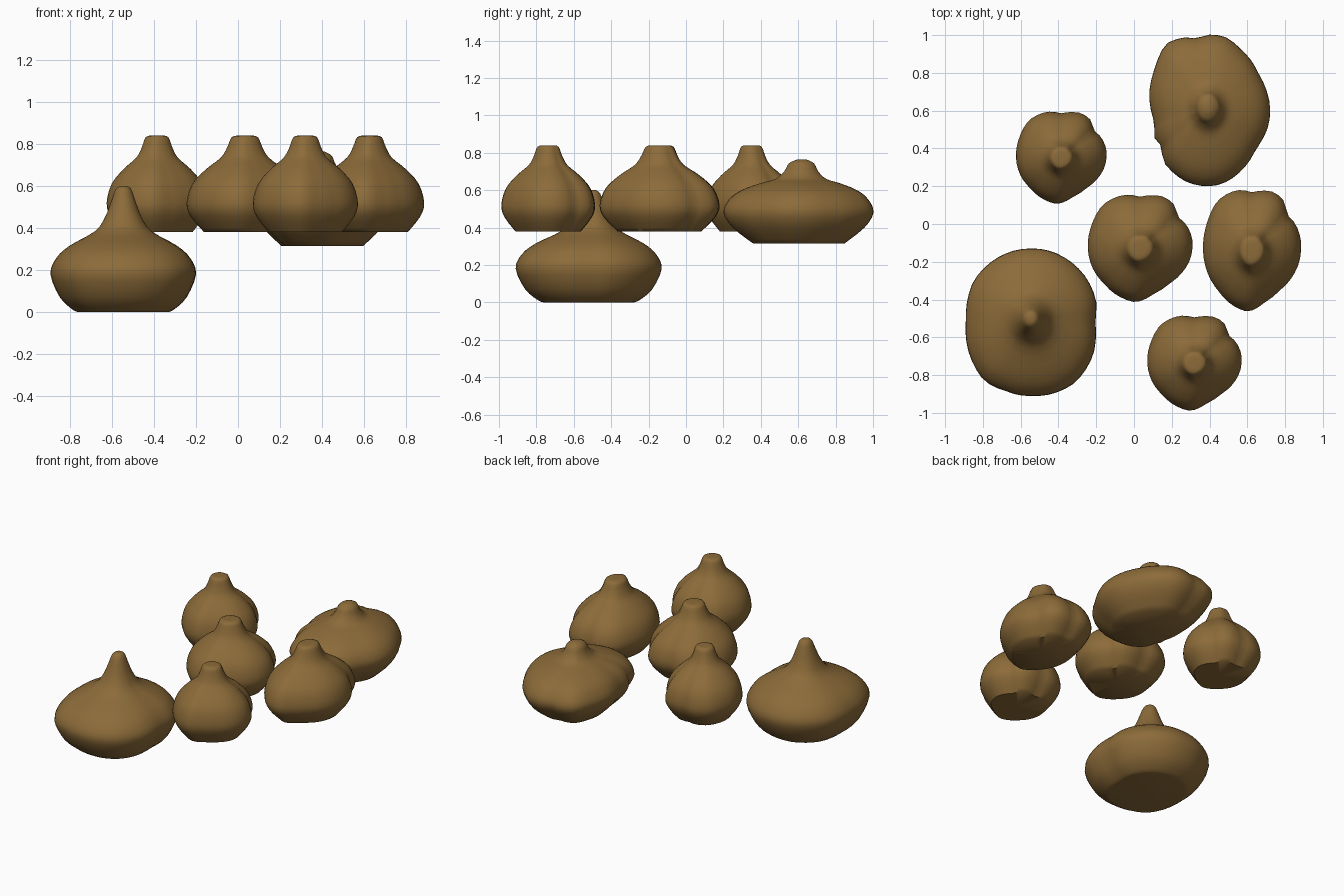
import bpy, bmesh, math

if "Cube" in bpy.data.objects:
    bpy.data.objects.remove(bpy.data.objects["Cube"])

skin = bpy.data.materials.new("brown_skin")
skin.diffuse_color = (0.262, 0.147, 0.041, 1)
skin.use_nodes = True
skin.node_tree.nodes["Principled BSDF"].inputs["Base Color"].default_value = skin.diffuse_color

SIDES = 48

# Plan outlines of the three bulb shapes (x, y); rescaled to each bulb's bounds
ROUND = [(64, 2), (65, 22), (56, 43), (34, 64), (0, 73), (-27, 67), (-57, 40),
         (-64, 2), (-61, -30), (-46, -57), (-25, -67), (3, -72), (30, -67),
         (44, -59), (62, -32), (64, -22)]
LOBED = [(-52, 4), (-48, 24), (-37, 44), (-23, 52), (-13, 54), (0, 52), (24, 52),
         (34, 44), (37, 32), (46, 24), (52, 9), (50, -10), (41, -25), (29, -35),
         (14, -45), (-4, -54), (-21, -48), (-36, -35), (-46, -22)]
CREASED = [(-29, 72), (-17, 73), (-12, 69), (-6, 75), (16, 73), (31, 61), (49, 36),
           (60, 6), (59, -14), (46, -39), (31, -61), (11, -74), (-24, -71),
           (-44, -54), (-49, -34), (-56, -26), (-54, -14), (-60, 16), (-54, 43),
           (-44, 66)]

# Side profiles: (fraction of half width, z)
TALL = [(0.62, 0.0), (0.70, 0.013), (0.87, 0.07), (1.0, 0.18), (0.92, 0.257),
        (0.74, 0.315), (0.39, 0.385), (0.255, 0.45), (0.175, 0.52),
        (0.11, 0.583), (0.05, 0.6)]
SMALL = [(0.70, 0.38), (0.93, 0.455), (1.0, 0.52), (0.90, 0.61), (0.665, 0.68),
         (0.41, 0.735), (0.30, 0.785), (0.225, 0.832), (0.10, 0.84)]
FLAT = [(0.61, 0.315), (0.88, 0.40), (1.0, 0.48), (0.93, 0.55), (0.77, 0.60),
        (0.53, 0.637), (0.34, 0.66), (0.23, 0.70), (0.17, 0.743), (0.07, 0.763)]


def radius_table(points):
    """Normalise an outline to a unit box and return its radius per angle."""
    xs, ys = [p[0] for p in points], [p[1] for p in points]
    cx, cy = (max(xs) + min(xs)) / 2, (max(ys) + min(ys)) / 2
    hx, hy = (max(xs) - min(xs)) / 2, (max(ys) - min(ys)) / 2
    unit = [((x - cx) / hx, (y - cy) / hy) for x, y in points]
    polar = sorted((math.atan2(y, x) % math.tau, math.hypot(x, y)) for x, y in unit)
    polar = [(polar[-1][0] - math.tau, polar[-1][1])] + polar \
        + [(polar[0][0] + math.tau, polar[0][1])]
    table = []
    for i in range(SIDES):
        a = math.tau * i / SIDES
        for (a0, r0), (a1, r1) in zip(polar, polar[1:]):
            if a0 <= a <= a1:
                table.append(r0 + (r1 - r0) * (a - a0) / max(a1 - a0, 1e-6))
                break
    return table


def smooth_profile(pts, steps=3):
    """Catmull-Rom curve through the profile points."""
    out = []
    for i in range(len(pts) - 1):
        p = [pts[max(i - 1, 0)], pts[i], pts[i + 1], pts[min(i + 2, len(pts) - 1)]]
        for k in range(steps):
            t = k / steps
            out.append(tuple(0.5 * (2 * b + (c - a) * t + (2*a - 5*b + 4*c - d) * t*t
                                    + (3*b - a - 3*c + d) * t**3)
                             for a, b, c, d in zip(*p)))
    return out + [pts[-1]]


def bulb(name, outline, profile, x0, x1, y0, y1, tip=(0, 0), dimple=0.0):
    cx, cy, hx, hy = (x0 + x1) / 2, (y0 + y1) / 2, (x1 - x0) / 2, (y1 - y0) / 2
    table = radius_table(outline)
    bm = bmesh.new()
    rings = []
    for s, z in smooth_profile(profile):
        up = 1 - s if z > profile[3][1] else 0      # lean towards the neck
        w = min(1, s * 1.6)                         # lobes fade out at the neck
        ring = []
        for i, r in enumerate(table):
            a = math.tau * i / SIDES
            rr = s * (w * r + (1 - w))
            ring.append(bm.verts.new((cx + tip[0] * up + hx * rr * math.cos(a),
                                      cy + tip[1] * up + hy * rr * math.sin(a), z)))
        rings.append(ring)
    for lo, hi in zip(rings, rings[1:]):
        for i in range(SIDES):
            j = (i + 1) % SIDES
            bm.faces.new((lo[i], lo[j], hi[j], hi[i]))
    # Base and neck caps
    base = bm.verts.new((cx, cy, profile[0][1] + dimple))
    top = bm.verts.new((cx + tip[0], cy + tip[1], profile[-1][1]))
    for i in range(SIDES):
        j = (i + 1) % SIDES
        bm.faces.new((base, rings[0][j], rings[0][i]))
        bm.faces.new((top, rings[-1][i], rings[-1][j]))
    mesh = bpy.data.meshes.new(name)
    bm.to_mesh(mesh)
    bm.free()
    mesh.materials.append(skin)
    obj = bpy.data.objects.new(name, mesh)
    bpy.context.collection.objects.link(obj)
    bpy.ops.object.select_all(action='DESELECT')
    obj.select_set(True)
    bpy.context.view_layer.objects.active = obj
    bpy.ops.object.shade_smooth_by_angle(angle=math.radians(50))


# Two large bulbs
bulb("large_round_bulb", ROUND, TALL, -0.89, -0.20, -0.91, -0.13, (0, 0.02), 0.02)
bulb("large_creased_bulb", CREASED, FLAT, 0.08, 0.72, 0.21, 1.0, (-0.01, 0.015))

# Four small bulbs
for n, box in enumerate([(-0.625, -0.145, 0.105, 0.595), (-0.245, 0.31, -0.415, 0.155),
                         (0.365, 0.885, -0.465, 0.18), (0.07, 0.57, -0.99, -0.485)]):
    bulb(f"small_bulb_{n + 1}", LOBED, SMALL, *box)
